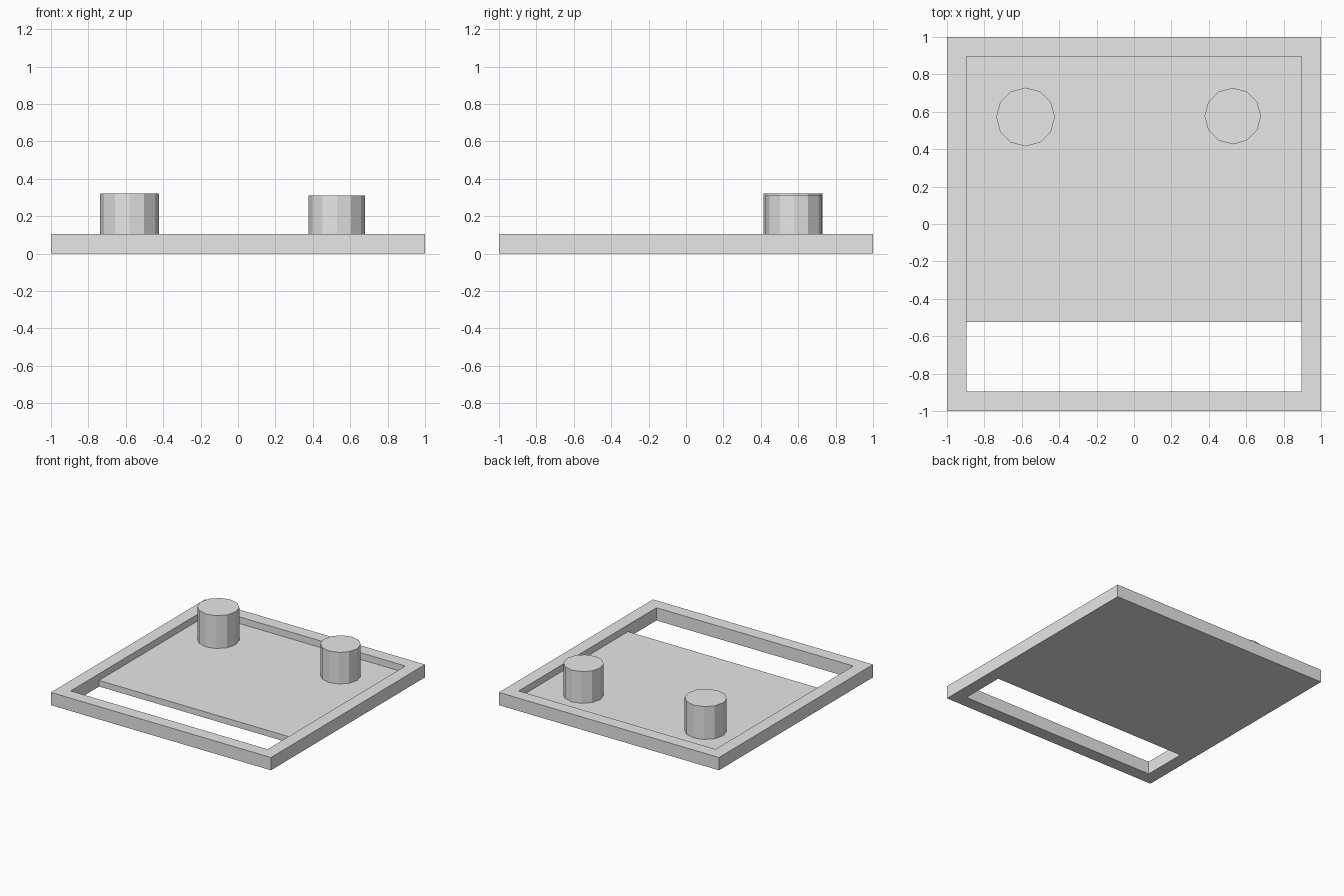
import bpy
import bmesh

cube = bpy.data.objects.get("Cube")
if cube:
    bpy.data.objects.remove(cube, do_unlink=True)

GREY = (0.8, 0.8, 0.8, 1.0)
grey = bpy.data.materials.new("light_grey")
grey.use_nodes = True
grey.diffuse_color = GREY
grey.node_tree.nodes["Principled BSDF"].inputs["Base Color"].default_value = GREY

OUTER, INNER, HEIGHT, FLOOR = 1.0, 0.895, 0.105, 0.05


def finish(name, bm):
    bmesh.ops.recalc_face_normals(bm, faces=bm.faces)
    mesh = bpy.data.meshes.new(name)
    bm.to_mesh(mesh)
    bm.free()
    mesh.materials.append(grey)
    obj = bpy.data.objects.new(name, mesh)
    bpy.context.collection.objects.link(obj)
    return obj


def square(bm, half, z):
    corners = [(-1, -1), (1, -1), (1, 1), (-1, 1)]
    return [bm.verts.new((x * half, y * half, z)) for x, y in corners]


# Square rim: four rings of corners joined into a closed loop
bm = bmesh.new()
rings = [square(bm, half, z) for half, z in
         [(OUTER, 0), (OUTER, HEIGHT), (INNER, HEIGHT), (INNER, 0)]]
for a, b in zip(rings, rings[1:] + rings[:1]):
    for i in range(4):
        j = (i + 1) % 4
        bm.faces.new((a[i], a[j], b[j], b[i]))
finish("outer_frame", bm)

# Recessed floor panel, leaving a slot open at the front
FRONT = -0.525
bm = bmesh.new()
bmesh.ops.create_cube(bm, size=1)
bmesh.ops.scale(bm, vec=(2 * INNER, INNER - FRONT, FLOOR), verts=bm.verts)
bmesh.ops.translate(bm, vec=(0, (INNER + FRONT) / 2, FLOOR / 2), verts=bm.verts)
finish("floor_panel", bm)


# Twelve-sided pegs standing on the floor panel
def peg(name, x, y, radius, top):
    bm = bmesh.new()
    bmesh.ops.create_cone(bm, cap_ends=True, segments=12, radius1=radius,
                          radius2=radius, depth=top - FLOOR)
    bmesh.ops.translate(bm, vec=(x, y, (top + FLOOR) / 2), verts=bm.verts)
    finish(name, bm)


peg("right_peg", -0.58, 0.572, 0.157, 0.32)
peg("left_peg", 0.528, 0.577, 0.151, 0.31)
